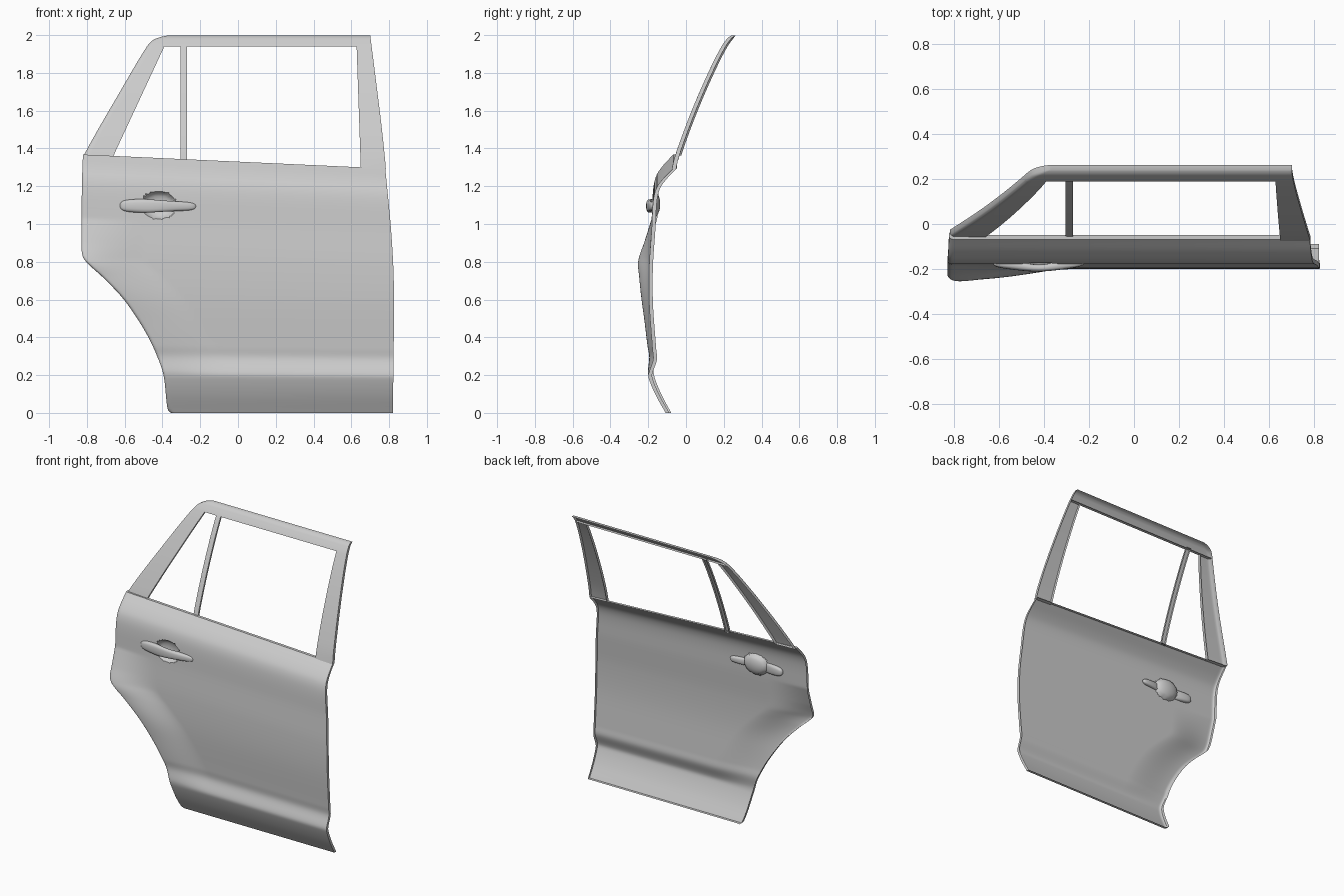
import bpy, bmesh, math

cube = bpy.data.objects.get("Cube")
if cube:
    bpy.data.objects.remove(cube, do_unlink=True)

grey = bpy.data.materials.new("light_grey")
grey.use_nodes = True
COLOUR = (0.6, 0.6, 0.6, 1)
grey.diffuse_color = COLOUR
grey.node_tree.nodes["Principled BSDF"].inputs["Base Color"].default_value = COLOUR


def curve(points):
    """Smooth curve through (parameter, value) points."""
    n = len(points) - 1

    def slope(i):
        a, b = points[max(i - 1, 0)], points[min(i + 1, n)]
        return (b[1] - a[1]) / (b[0] - a[0])

    def value(t):
        t = min(max(t, points[0][0]), points[-1][0])
        i = 0
        while i < n - 1 and t > points[i + 1][0]:
            i += 1
        (a, p), (b, q) = points[i], points[i + 1]
        h = b - a
        s = (t - a) / h
        m, k = slope(i) * h, slope(i + 1) * h
        return p + s * (m + s * (3 * (q - p) - 2 * m - k + s * (2 * (p - q) + m + k)))
    return value


# Outline and section curves, all by height
rear_edge = curve([(0, -.355), (.01, -.368), (.04, -.376), (.2, -.395), (.3, -.43), (.4, -.478),
                   (.5, -.54), (.6, -.615), (.7, -.715), (.76, -.785), (.8, -.82), (.86, -.828),
                   (1.34, -.82), (1.4, -.797), (1.7, -.625), (1.92, -.495), (1.97, -.455),
                   (1.99, -.41), (2, -.36)])
front_edge = curve([(0, .82), (.6, .826), (.8, .822), (1, .81), (1.2, .792), (1.5, .762), (2, .7)])
skin_y = curve([(0, -.108), (.1, -.162), (.19, -.198), (.215, -.198), (.29, -.174), (.35, -.178),
                (.6, -.195), (.8, -.195), (1, -.182), (1.15, -.174), (1.22, -.158),
                (1.27, -.125), (1.33, -.068)])
flare = curve([(.2, 0), (.3, .022), (.5, .034), (.7, .051), (.78, .058), (.88, .03), (1, 0)])
frame_y = curve([(1.3, -.075), (1.4, -.045), (1.6, .03), (1.8, .117), (1.94, .188), (2, .232)])
BELT = 1.33


def belt(x):
    return BELT - .046 * x


def finish(bm, name):
    mesh = bpy.data.meshes.new(name)
    bm.to_mesh(mesh)
    bm.free()
    obj = bpy.data.objects.new(name, mesh)
    bpy.context.collection.objects.link(obj)
    mesh.materials.append(grey)
    bpy.ops.object.select_all(action='DESELECT')
    obj.select_set(True)
    bpy.context.view_layer.objects.active = obj
    bpy.ops.object.shade_smooth_by_angle(angle=math.radians(40))
    return obj


def sheet(name, point, us, vs, hem):
    """Pressed panel from a surface function, with its border folded back."""
    bm = bmesh.new()
    grid = [[bm.verts.new(point(u, v)) for u in us] for v in vs]
    for a, b in zip(grid, grid[1:]):
        for i in range(len(us) - 1):
            bm.faces.new((a[i], a[i + 1], b[i + 1], b[i]))
    border = [e for e in bm.edges if e.is_boundary]
    fold = bmesh.ops.extrude_edge_only(bm, edges=border)["geom"]
    bmesh.ops.translate(bm, verts=[g for g in fold if isinstance(g, bmesh.types.BMVert)],
                        vec=(0, hem, 0))
    return finish(bm, name)


def steps(n):
    return [i / n for i in range(n + 1)]


def rolled(d, width=.016):
    """Backward roll of the panel close to its rim."""
    return .01 * max(0, 1 - d / width) ** 2


# Door skin with wheel arch flare and handle dish
CUP_X, CUP_Z, CUP_RX, CUP_RZ = -.42, 1.1, .092, .073


def skin_point(u, v):
    h = v * BELT
    left, right = rear_edge(h), front_edge(h)
    x = left + (right - left) * u
    z = h * belt(x) / BELT
    dx, dz = (x - CUP_X) / CUP_RX, (z - CUP_Z) / CUP_RZ
    r = math.hypot(dx, dz)
    if abs(r - 1) < .08:
        x, z = CUP_X + dx / r * CUP_RX, CUP_Z + dz / r * CUP_RZ
        r = 1
    h = z * BELT / belt(x)
    d = x - left
    fade = max(0, 1 - d / .34)
    y = skin_y(h) - flare(h) * fade * fade * (3 - 2 * fade) + rolled(d)
    if r < 1:
        y += .042 * math.sqrt(1 - r * r)
    return x, y, z


sheet("door_skin", skin_point, [0, .003, .006] + [.01 + .99 * t for t in steps(130)],
      steps(120), .02)


# Window frame: rear pillar, front pillar and top rail
SILL, HEAD = 1.36, 1.94


def rear_pillar(u, v):
    z = SILL + (HEAD - SILL) * v
    left = rear_edge(z)
    right = -.66 + .27 * v
    x = left + (right - left) * u
    if v == 0:
        z = belt(x) - .004
    return x, frame_y(z) + rolled(x - left), z


def front_pillar(u, v):
    z = 1.298 + (HEAD - 1.298) * v
    left = .65 - .022 * v
    x = left + (front_edge(z) - left) * u
    if v == 0:
        z = belt(x) - .004
    return x, frame_y(z), z


def top_rail(u, v):
    z = HEAD + (1.997 - HEAD) * v
    left = rear_edge(z)
    x = left + (front_edge(z) - left) * u
    return x, frame_y(z) + rolled(min(x - left, 1.997 - z)), z


rim_columns = [0, .03, .06, .1] + [.2 + .8 * t for t in steps(5)]
sheet("rear_pillar", rear_pillar, rim_columns, steps(36), .022)
sheet("front_pillar", front_pillar, steps(4), steps(20), .022)
sheet("top_rail", top_rail, [0, .005, .01] + [.02 + .98 * t for t in steps(30)],
      steps(14), .022)


# Quarter window divider bar
def divider(u, v):
    z = 1.335 + (1.945 - 1.335) * v
    return -.305 + .035 * u, frame_y(z) + .008, z


sheet("window_divider", divider, steps(2), steps(20), .015)


# Pull handle, lofted along its length
handle_front = curve([(0, -.192), (.5, -.211), (1, -.188)])
handle_back = curve([(0, -.152), (.2, -.158), (.5, -.18), (.8, -.16), (1, -.155)])
half_height = curve([(0, .03), (.3, .036), (.6, .029), (1, .02)])


def handle():
    bm = bmesh.new()
    rings, sides, count = [], 20, 28
    for i in range(count + 1):
        t = .5 - .5 * math.cos(math.pi * (.02 + .96 * i / count))
        cap = math.sqrt(1 - abs(2 * t - 1) ** 12)
        front, back = handle_front(t), handle_back(t)
        ring = []
        for k in range(sides):
            a = 2 * math.pi * k / sides
            c, s = math.cos(a), math.sin(a)
            y = (front + back) / 2 + (back - front) / 2 * cap * math.copysign(abs(c) ** .7, c)
            z = 1.097 - .004 * t + half_height(t) * cap * math.copysign(abs(s) ** .7, s)
            ring.append(bm.verts.new((-.627 + .407 * t, y, z)))
        rings.append(ring)
    for a, b in zip(rings, rings[1:]):
        for k in range(sides):
            j = (k + 1) % sides
            bm.faces.new((a[k], a[j], b[j], b[k]))
    bm.faces.new(rings[0])
    bm.faces.new(rings[-1])
    bmesh.ops.recalc_face_normals(bm, faces=bm.faces)
    finish(bm, "pull_handle")


handle()
